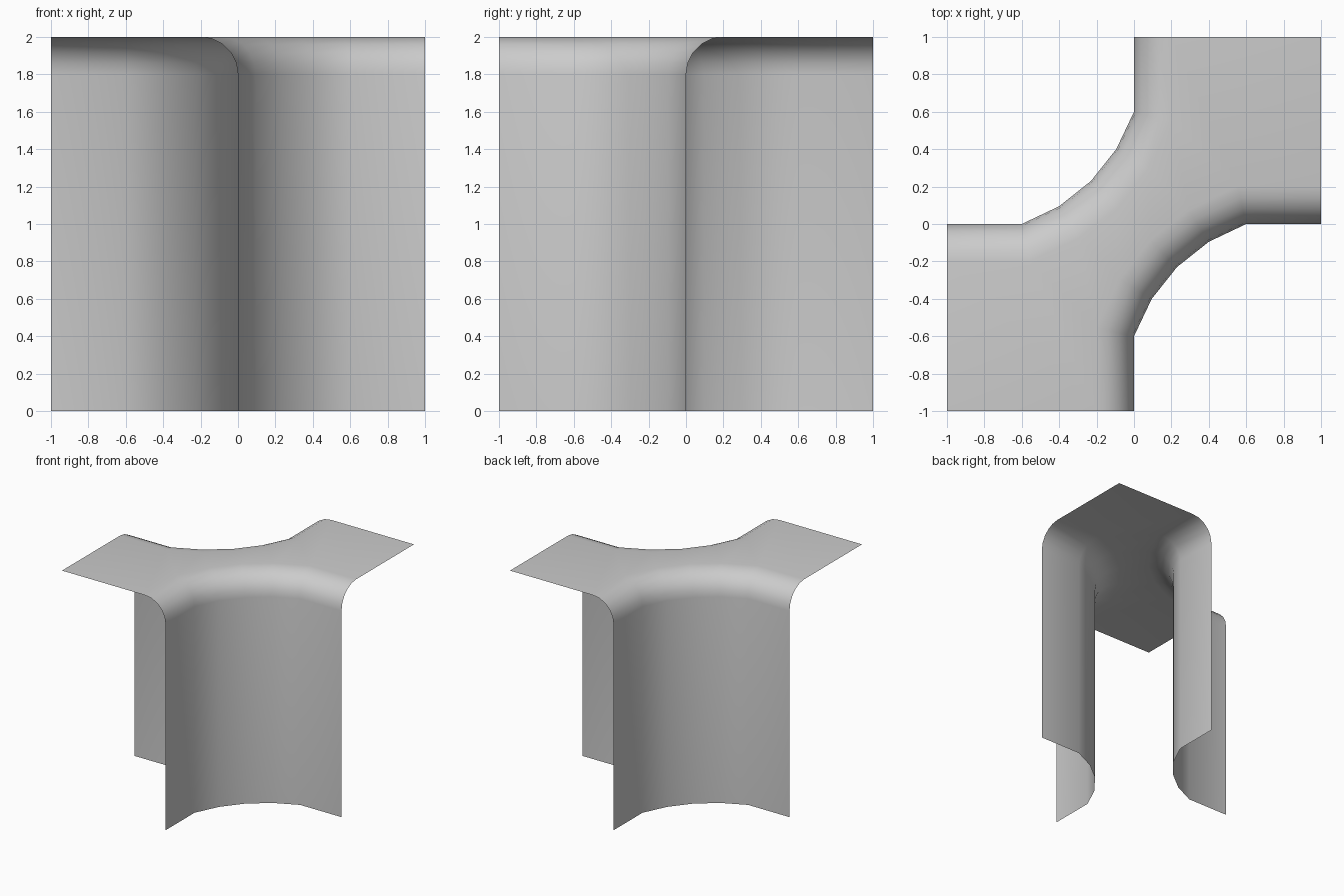
import bpy, bmesh, math
from mathutils import Vector

if "Cube" in bpy.data.objects:
    bpy.data.objects.remove(bpy.data.objects["Cube"])

RADIUS, TOP, STEPS = 0.2, 2.0, 5
# Plan outline of one wall: straight, curved corner, straight
outline = [Vector(p) for p in ((0, 1), (0, .6), (-.095, .4), (-.23, .23),
                               (-.4, .095), (-.6, 0), (-1, 0))]


def inward(pts):
    """Mitred inward direction at each outline point."""
    segs = [(b - a).normalized() for a, b in zip(pts, pts[1:])]
    norms = [Vector((-d.y, d.x)) for d in segs]
    norms = [norms[0]] + norms + [norms[-1]]
    return [(m + n) / (1 + m.dot(n)) for m, n in zip(norms, norms[1:])]


# Wall section: (inset, height) from the foot, then the rounded top edge
section = [(0, 0)]
for k in range(STEPS + 1):
    a = math.pi / 2 * k / STEPS
    section.append((RADIUS * (1 - math.cos(a)), TOP - RADIUS + RADIUS * math.sin(a)))

bm = bmesh.new()


def wall(sign):
    """Sweep the section along the outline; return its top row."""
    pts = [p * sign for p in outline]
    dirs = inward(pts)
    rows = [[bm.verts.new((*(p + d * s), z)) for p, d in zip(pts, dirs)]
            for s, z in section]
    for lo, hi in zip(rows, rows[1:]):
        for i in range(len(pts) - 1):
            bm.faces.new((lo[i], lo[i + 1], hi[i + 1], hi[i]))
    return rows[-1]


# Two opposite walls
a = wall(1)
b = wall(-1)[::-1]

# Flat top joining them, with the two square corners
for i in range(len(a) - 1):
    bm.faces.new((a[i], a[i + 1], b[i + 1], b[i]))
bm.faces.new((a[0], b[0], bm.verts.new((1, 1, TOP))))
bm.faces.new((b[-1], a[-1], bm.verts.new((-1, -1, TOP))))

for f in bm.faces:
    f.smooth = True
mesh = bpy.data.meshes.new("wall_junction")
bm.to_mesh(mesh)
bm.free()
bpy.context.collection.objects.link(bpy.data.objects.new("wall_junction", mesh))
